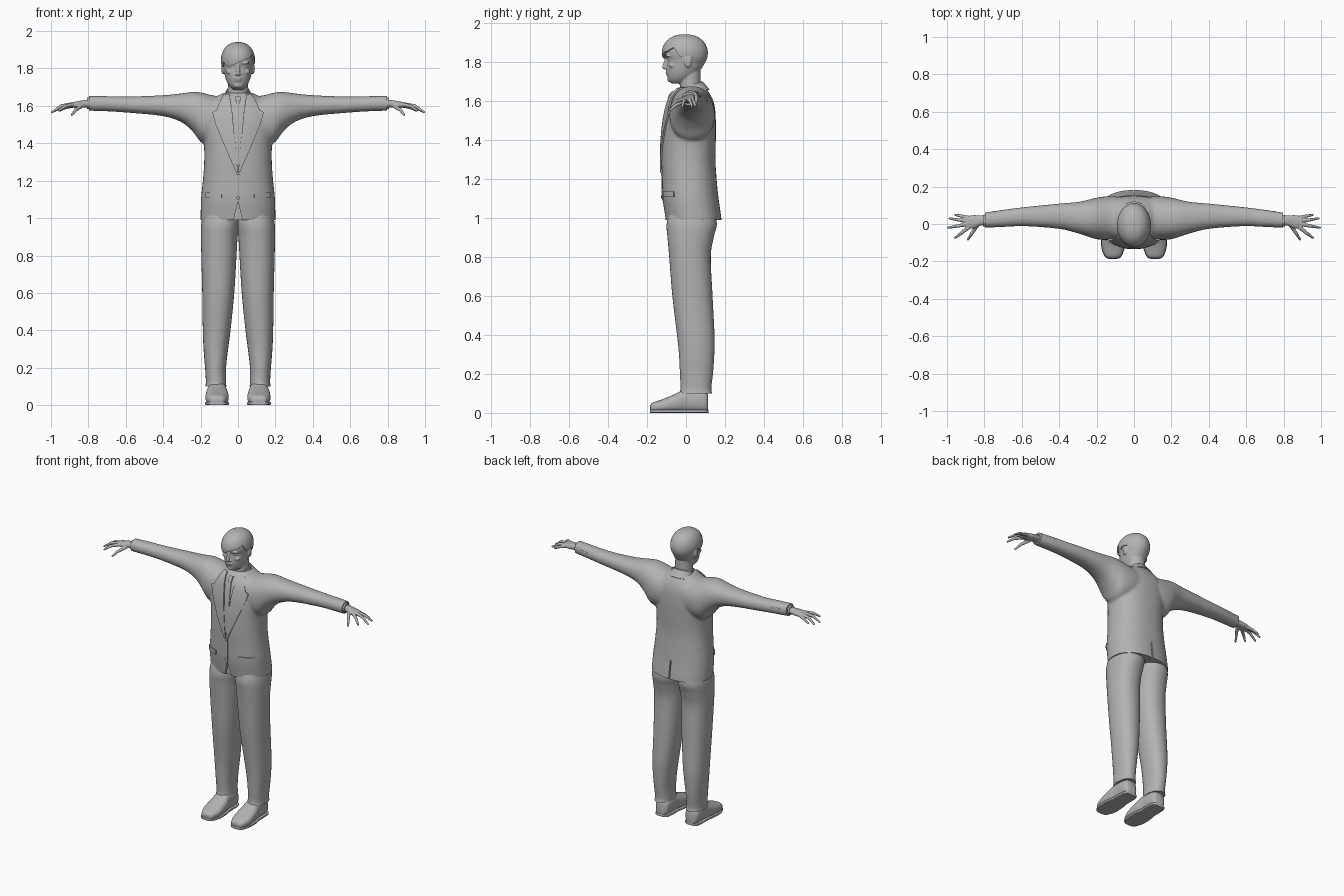
import bpy, bmesh, math
from mathutils import Vector, Matrix
from mathutils.bvhtree import BVHTree

cube = bpy.data.objects.get("Cube")
if cube:
    bpy.data.objects.remove(cube)

grey = bpy.data.materials.new("plain_grey")
grey.use_nodes = True
grey.diffuse_color = (.45, .45, .45, 1)
grey.node_tree.nodes["Principled BSDF"].inputs["Base Color"].default_value = (.45, .45, .45, 1)
parts = []


def link(bm, name):
    bmesh.ops.recalc_face_normals(bm, faces=bm.faces)
    mesh = bpy.data.meshes.new(name)
    bm.to_mesh(mesh)
    bm.free()
    ob = bpy.data.objects.new(name, mesh)
    bpy.context.collection.objects.link(ob)
    return ob


def finish(bm, name, voxel=0, smooth=4, thick=0, side=0, cutters=()):
    """Make the object, apply its modifiers and give it the colour."""
    ob = link(bm, name)
    if voxel:
        mod = ob.modifiers.new("fuse", 'REMESH')
        mod.mode, mod.voxel_size = 'VOXEL', voxel
        mod = ob.modifiers.new("soften", 'SMOOTH')
        mod.factor, mod.iterations = .5, smooth
    if thick:
        mod = ob.modifiers.new("thickness", 'SOLIDIFY')
        mod.thickness, mod.offset = thick, side
    for cutter in cutters:
        mod = ob.modifiers.new("cut", 'BOOLEAN')
        mod.operation, mod.object = 'DIFFERENCE', cutter
    bpy.context.view_layer.update()
    graph = bpy.context.evaluated_depsgraph_get()
    baked = bpy.data.meshes.new_from_object(ob.evaluated_get(graph))
    ob.modifiers.clear()
    ob.data = baked
    baked.name = name
    for cutter in cutters:
        bpy.data.objects.remove(cutter)
    baked.materials.clear()
    baked.materials.append(grey)
    for poly in baked.polygons:
        poly.material_index = 0
    parts.append(ob)
    return ob


def spline(rows, steps):
    """Catmull-Rom interpolation through rows of numbers."""
    out = []
    for i in range(len(rows) - 1):
        p0, p1, p2 = rows[max(i - 1, 0)], rows[i], rows[i + 1]
        p3 = rows[min(i + 2, len(rows) - 1)]
        for k in range(steps):
            t = k / steps
            out.append([b + .5 * t * (c - a + t * (2*a - 5*b + 4*c - d + t * (3*(b - c) + d - a)))
                        for a, b, c, d in zip(p0, p1, p2, p3)])
    return out + [list(rows[-1])]


def loft(bm, axis, rows, power=2, n=40, steps=4):
    """Rows are (position, low a, high a, low b, high b) along an axis."""
    rings = []
    for t, a0, a1, b0, b1 in spline(rows, steps):
        ring = []
        for k in range(n):
            u = 2 * math.pi * k / n
            c, s = math.cos(u), math.sin(u)
            a = (a0 + a1) / 2 + (a1 - a0) / 2 * math.copysign(abs(c) ** (2 / power), c)
            b = (b0 + b1) / 2 + (b1 - b0) / 2 * math.copysign(abs(s) ** (2 / power), s)
            ring.append(bm.verts.new({'x': (t, a, b), 'y': (a, t, b), 'z': (a, b, t)}[axis]))
        rings.append(ring)
    for r, q in zip(rings, rings[1:]):
        for k in range(n):
            bm.faces.new((r[k], r[(k + 1) % n], q[(k + 1) % n], q[k]))
    bm.faces.new(rings[0])
    bm.faces.new(rings[-1])


def blob(bm, centre, size):
    bmesh.ops.create_uvsphere(bm, u_segments=20, v_segments=12, radius=1,
                              matrix=Matrix.Translation(centre) @ Matrix.Diagonal((*size, 1)))


def bone(bm, p, q, r0, r1):
    p, q = Vector(p), Vector(q)
    turn = (q - p).to_track_quat('Z', 'Y').to_matrix().to_4x4()
    bmesh.ops.create_cone(bm, cap_ends=True, segments=14, radius1=r0, radius2=r1,
                          depth=(q - p).length, matrix=Matrix.Translation((p + q) / 2) @ turn)
    blob(bm, q, (r1, r1, r1))


def sheet(bm, grid):
    verts = [[bm.verts.new(p) for p in row] for row in grid]
    for r, q in zip(verts, verts[1:]):
        for k in range(len(r) - 1):
            bm.faces.new((r[k], r[k + 1], q[k + 1], q[k]))


def prism(points, y0, y1):
    bm = bmesh.new()
    ends = [[bm.verts.new((x, y, z)) for x, z in points] for y in (y0, y1)]
    bm.faces.new(ends[0])
    bm.faces.new(ends[1])
    for k in range(len(points)):
        j = (k + 1) % len(points)
        bm.faces.new((ends[0][k], ends[0][j], ends[1][j], ends[1][k]))
    ob = link(bm, "cutter")
    ob.hide_render = True
    return ob


def box(x0, x1, z0, z1, y0=-.5, y1=.5):
    return prism([(x0, z0), (x1, z0), (x1, z1), (x0, z1)], y0, y1)


# Jacket: torso and sleeves fused, then hem, cuffs, front split and vent trimmed
bm = bmesh.new()
torso = [(.95, .2, -.1, .182), (1, .2, -.106, .181), (1.1, .198, -.12, .167), (1.2, .188, -.123, .157),
         (1.3, .181, -.126, .151), (1.4, .183, -.123, .153), (1.5, .2, -.113, .153),
         (1.58, .19, -.096, .146), (1.63, .14, -.075, .126), (1.67, .08, -.04, .098)]
loft(bm, 'z', [(z, -w, w, f, b) for z, w, f, b in torso], 2.3)
sleeve = [(0, -.085, .14, 1.42, 1.652), (.12, -.085, .148, 1.4, 1.654), (.19, -.083, .143, 1.4, 1.67),
          (.24, -.07, .131, 1.46, 1.675), (.3, -.05, .118, 1.512, 1.667), (.4, -.026, .109, 1.545, 1.657),
          (.58, -.012, .091, 1.563, 1.65), (.7, -.016, .076, 1.571, 1.652), (.83, -.022, .056, 1.575, 1.654)]
loft(bm, 'x', [(-r[0], *r[1:]) for r in sleeve[:0:-1]] + sleeve, 2.2)
jacket = finish(bm, "jacket", .008, 5, cutters=[
    box(-.5, .5, .8, .99), box(.797, .95, 1.4, 1.8), box(-.95, -.797, 1.4, 1.8),
    prism([(0, 1.09), (-.035, .94), (.035, .94)], -.4, -.094), box(-.004, .004, .9, 1.11, .145, .4)])
bm = bmesh.new()
bm.from_mesh(jacket.data)
surface = BVHTree.FromBMesh(bm)
bm.free()


def on_front(x, z, lift):
    hit = surface.ray_cast(Vector((x, -1, z)), Vector((0, 1, 0)))[0]
    if hit is None:
        hit = surface.find_nearest(Vector((x, -.05, z)))[0]
    return Vector((x, hit.y - lift, z))


def plate(name, rows, lift=.004, thick=.009, sx=1):
    """Panel lying on the jacket front; rows are (height, inner x, outer x)."""
    grid = []
    for p, q in zip(rows, rows[1:]):
        for k in range(7):
            z, a, b = [u + (v - u) * k / 6 for u, v in zip(p, q)]
            grid.append([on_front(sx * (a + (b - a) * j / 8), z, lift) for j in range(9)])
    bm = bmesh.new()
    sheet(bm, grid)
    bmesh.ops.remove_doubles(bm, verts=bm.verts, dist=.0002)
    finish(bm, name, thick=thick)


lapel = [(1.66, .045, .075), (1.6, .036, .105), (1.575, .032, .115), (1.566, .031, .138),
         (1.5, .025, .118), (1.4, .014, .077), (1.3, .006, .034), (1.24, .001, .008)]
for sx, word in ((1, "left"), (-1, "right")):
    plate(word + "_lapel", lapel, sx=sx)
    plate(word + "_pocket_flap", [(1.138, .085, .17), (1.108, .087, .172)], .003, .008, sx)
plate("tie_knot", [(1.648, -.014, .014), (1.612, -.01, .01)], .007, .009)
plate("tie", [(1.612, -.011, .011), (1.4, -.021, .021), (1.29, -.008, .008)], .002, .007)
plate("front_edge", [(1.24, -.006, .01), (1.09, -.008, .008)], .001, .005)
bm = bmesh.new()
for z in (1.238, 1.107):
    blob(bm, on_front(0, z, .004), (.009, .005, .009))
for sx in (1, -1):
    for x in (.7, .725, .75):
        blob(bm, (sx * x, .07 - .14 * (x - .7), 1.622), (.007, .006, .007))
finish(bm, "buttons")


# Collars: open bands sloping forward around the neck
def collar(name, rx, ry, mid, tilt, drop, flare, span):
    grid = []
    for k in range(41):
        u = math.radians(span * (k / 20 - 1))
        z = mid + tilt * math.cos(u)
        grid.append([((rx + f * flare) * math.sin(u), .024 + (ry + f * flare) * math.cos(u), z - f * drop)
                     for f in (0, .3, .65, 1)])
    bm = bmesh.new()
    sheet(bm, grid)
    finish(bm, name, thick=.007)


collar("jacket_collar", .066, .063, 1.665, .028, .036, .03, 132)
collar("shirt_collar", .059, .057, 1.682, .018, .04, .008, 167)

# Head with face features and neck fused together
bm = bmesh.new()
skull = [(1.688, .026, -.072, -.01), (1.705, .044, -.09, .02), (1.73, .06, -.097, .052),
         (1.76, .07, -.1, .076), (1.79, .076, -.099, .094), (1.81, .08, -.097, .1), (1.84, .084, -.107, .107),
         (1.88, .081, -.103, .104), (1.91, .064, -.08, .085), (1.93, .03, -.035, .045)]
loft(bm, 'z', [(z, -w, w, f, b) for z, w, f, b in skull], 2.1)
loft(bm, 'z', [(1.58, -.06, .06, -.03, .08), (1.66, -.056, .056, -.032, .076), (1.75, -.054, .054, -.03, .075)])
bone(bm, (0, -.098, 1.825), (0, -.112, 1.772), .007, .011)
blob(bm, (0, -.098, 1.768), (.017, .013, .008))
blob(bm, (0, -.096, 1.747), (.024, .01, .005))
blob(bm, (0, -.094, 1.737), (.021, .01, .005))
blob(bm, (0, -.083, 1.71), (.024, .013, .014))
for sx in (1, -1):
    blob(bm, (sx * .034, -.09, 1.829), (.026, .013, .007))
    blob(bm, (sx * .033, -.083, 1.811), (.014, .01, .006))
    blob(bm, (sx * .042, -.072, 1.782), (.022, .016, .014))
    blob(bm, (sx * .081, .01, 1.8), (.009, .019, .03))
finish(bm, "head", .0045, 3)

# Hair cap with a swept fringe, trimmed to a hairline that varies around the head
hairline = [(0, 1.83), (40, 1.832), (60, 1.855), (78, 1.815), (90, 1.835), (108, 1.83), (122, 1.775), (181, 1.757)]
grid = []
for k in range(97):
    deg = k * 360 / 96 - 180
    u = math.radians(deg)
    for (a, za), (b, zb) in zip(hairline, hairline[1:]):
        if a <= abs(deg) < b:
            low = za + (zb - za) * (abs(deg) - a) / (b - a)
    low += .045 * math.sin(u) * max(0, math.cos(u))
    end = math.acos((low - 1.845) / .096)
    row = []
    for j in range(1, 21):
        t = end * j / 20
        r = math.sin(t) ** .85
        row.append((.091 * r * math.sin(u), -.006 - .118 * r * math.cos(u), 1.845 + .096 * math.cos(t)))
    grid.append(row)
bm = bmesh.new()
sheet(bm, grid)
bmesh.ops.remove_doubles(bm, verts=bm.verts, dist=.0001)
bmesh.ops.holes_fill(bm, edges=[e for e in bm.edges if e.is_boundary and e.verts[0].co.z > 1.935], sides=0)
finish(bm, "hair", thick=.016, side=-1)

# Limbs, built once per side
fingers = {"index": [(.885, -.018, 1.606), (.925, -.05, 1.598), (.957, -.074, 1.575)],
           "middle": [(.888, 0, 1.608), (.945, -.011, 1.6), (.994, -.02, 1.567)],
           "ring": [(.888, .017, 1.606), (.94, .022, 1.598), (.986, .03, 1.57)],
           "little": [(.878, .032, 1.602), (.92, .042, 1.592), (.955, .049, 1.574)],
           "thumb": [(.835, -.002, 1.6), (.868, -.052, 1.578), (.888, -.083, 1.552)]}
palm = [(.77, -.006, .042, 1.593, 1.636), (.82, -.008, .045, 1.592, 1.631),
        (.86, -.024, .047, 1.589, 1.624), (.9, -.022, .04, 1.593, 1.617)]
leg = [(1.05, -.01, .18, -.08, .14), (.97, -.008, .196, -.099, .158), (.9, .002, .198, -.095, .142),
       (.8, .008, .196, -.086, .127), (.6, .02, .191, -.07, .136), (.4, .04, .188, -.046, .146),
       (.3, .053, .184, -.036, .145), (.2, .064, .176, -.031, .138), (.13, .064, .172, -.028, .13),
       (.1, .062, .174, -.034, .134)]
shoe = [(-.184, .022, .012, .036), (-.172, .043, .004, .052), (-.12, .061, .002, .07), (-.05, .06, .002, .1),
        (0, .052, .002, .125), (.06, .051, .002, .125), (.1, .045, .002, .11), (.114, .03, .008, .09)]
for sx, word in ((1, "left"), (-1, "right")):
    bm = bmesh.new()
    loft(bm, 'x', [(sx * r[0], *r[1:]) for r in palm], 2.4)
    for path in fingers.values():
        a, b, c = [(sx * x, y, z) for x, y, z in path]
        bone(bm, a, b, .0115, .009)
        bone(bm, b, c, .009, .006)
    finish(bm, word + "_hand", .003, 3)
    bm = bmesh.new()
    loft(bm, 'x', [(sx * .78, -.014, .048, 1.583, 1.646), (sx * .808, -.013, .047, 1.584, 1.644)])
    finish(bm, word + "_shirt_cuff")
    bm = bmesh.new()
    loft(bm, 'z', [(z, sx * a, sx * b, f, k) for z, a, b, f, k in leg], 2.2, steps=6)
    finish(bm, word + "_trouser_leg")
    bm = bmesh.new()
    loft(bm, 'y', [(y, sx * .112 - w, sx * .112 + w, lo, hi) for y, w, lo, hi in shoe], 2.5)
    finish(bm, word + "_shoe")
    bm = bmesh.new()
    loft(bm, 'y', [(y * 1.01, sx * .112 - w - .002, sx * .112 + w + .002, 0, .018) for y, w, lo, hi in shoe], 6)
    finish(bm, word + "_sole")

bpy.ops.object.select_all(action='DESELECT')
for ob in parts:
    ob.select_set(True)
bpy.context.view_layer.objects.active = jacket
bpy.ops.object.shade_smooth_by_angle(angle=math.radians(40))
